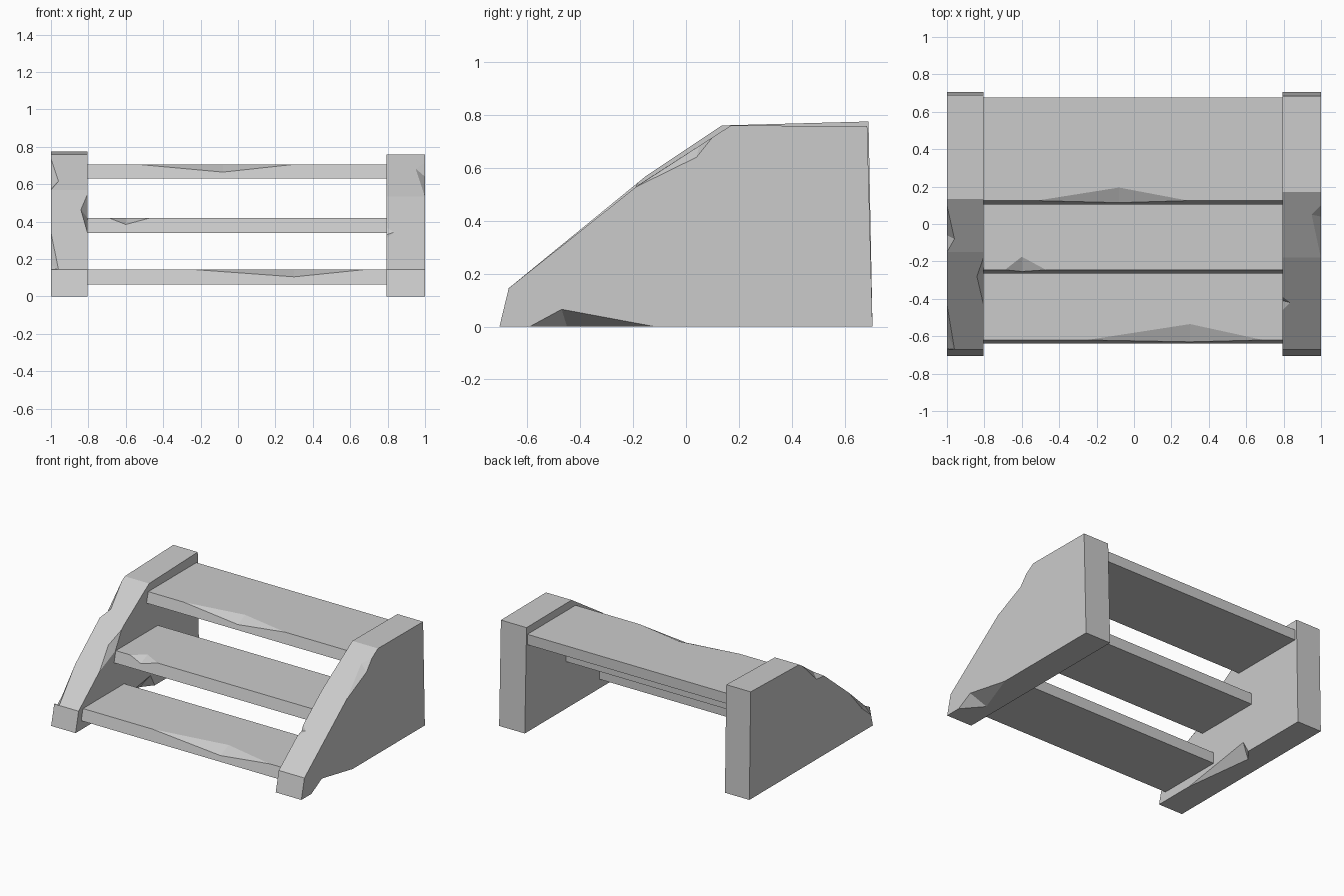
import bpy, bmesh
from mathutils import Vector

cube = bpy.data.objects.get("Cube")
if cube:
    bpy.data.objects.remove(cube, do_unlink=True)

stone = bpy.data.materials.new("stone grey")
stone.use_nodes = True
GREY = (0.6, 0.6, 0.6, 1)
stone.diffuse_color = GREY
stone.node_tree.nodes["Principled BSDF"].inputs["Base Color"].default_value = GREY


def finish(bm, name):
    bmesh.ops.recalc_face_normals(bm, faces=bm.faces[:])
    mesh = bpy.data.meshes.new(name)
    bm.to_mesh(mesh)
    bm.free()
    mesh.materials.append(stone)
    obj = bpy.data.objects.new(name, mesh)
    bpy.context.scene.collection.objects.link(obj)
    return obj


def extrude_profile(name, profile, x0, x1):
    """Extrude a (y, z) outline along x."""
    bm = bmesh.new()
    face = bm.faces.new([bm.verts.new((x0, y, z)) for y, z in profile])
    ext = bmesh.ops.extrude_face_region(bm, geom=[face])["geom"]
    verts = [v for v in ext if isinstance(v, bmesh.types.BMVert)]
    bmesh.ops.translate(bm, verts=verts, vec=(x1 - x0, 0, 0))
    return finish(bm, name)


def chip(obj, a, b, p, q, out):
    """Break a notch from edge a-b, reaching p and q on its two faces."""
    a, b = Vector(a), Vector(b)
    outer = (a + b) / 2 + Vector(out)
    bm = bmesh.new()
    for co in (a, b, p, q, outer):
        bm.verts.new(co)
    bmesh.ops.convex_hull(bm, input=bm.verts[:])
    cutter = finish(bm, "chip_cutter")
    cutter.hide_render = True
    mod = obj.modifiers.new("chip", "BOOLEAN")
    mod.operation = "DIFFERENCE"
    mod.solver = "EXACT"
    mod.object = cutter
    bpy.context.view_layer.objects.active = obj
    bpy.ops.object.modifier_apply(modifier=mod.name)
    bpy.data.objects.remove(cutter, do_unlink=True)


# Steps: name, front y, back y, bottom z, top z, chip start, chip end,
# chip middle x, chip depth along the top, chip depth down the front
steps = [
    ("bottom_step", -0.62, -0.15, 0.065, 0.145, -0.25, 0.69, 0.30, 0.085, 0.04),
    ("middle_step", -0.245, 0.235, 0.34, 0.42, -0.69, -0.47, -0.60, 0.07, 0.035),
    ("top_step", 0.125, 0.675, 0.63, 0.705, -0.52, 0.29, -0.08, 0.07, 0.04),
]
for name, front, back, low, top, c0, c1, cx, deep, down in steps:
    lean = 0.02
    step = extrude_profile(name, [(front - lean, low), (back, low),
                                  (back, top), (front, top)], -0.81, 0.81)
    face_y = front - lean * down / (top - low)
    chip(step, (c0, front, top), (c1, front, top), (cx, front + deep, top),
         (cx, face_y, top - down), (0, -0.1, 0.1))

# Side panels
left_outline = [(-0.705, 0), (-0.67, 0.145), (-0.18, 0.535), (0.17, 0.76),
                (0.685, 0.757), (0.705, 0)]
right_outline = [(-0.705, 0), (-0.67, 0.145), (-0.15, 0.57), (0.135, 0.76),
                 (0.69, 0.775), (0.705, 0)]
left_panel = extrude_profile("left_panel", left_outline, 0.795, 1.0)
right_panel = extrude_profile("right_panel", right_outline, -1.0, -0.805)


def on_slope(outline, x, y):
    """Point on the slanted front of a panel."""
    for (y0, z0), (y1, z1) in zip(outline, outline[1:4]):
        if y0 <= y <= y1:
            return (x, y, z0 + (z1 - z0) * (y - y0) / (y1 - y0))


def slope_chip(panel, outline, x, inward, y0, y1, ym, side):
    """Notch on a slanted edge; side is the (y, z) point on the side face."""
    sign = 1 if inward < 0 else -1
    chip(panel, on_slope(outline, x, y0), on_slope(outline, x, y1),
         on_slope(outline, x + inward, ym), (x, *side), (0.08 * sign, -0.06, 0.08))


slope_chip(left_panel, left_outline, 1.0, -0.05, -0.19, 0.10, 0.05, (0.04, 0.64))
slope_chip(left_panel, left_outline, 0.795, 0.04, -0.46, -0.39, -0.42, (-0.41, 0.33))
slope_chip(right_panel, right_outline, -1.0, 0.04, -0.15, 0.10, -0.08, (-0.06, 0.58))
slope_chip(right_panel, right_outline, -0.805, -0.035, -0.43, -0.18, -0.28, (-0.25, 0.42))
slope_chip(right_panel, right_outline, -1.0, 0.04, -0.685, -0.43, -0.67, (-0.58, 0.17))

# Notches along the ground edges
chip(left_panel, (1, -0.59, 0), (1, -0.12, 0), (1, -0.47, 0.065),
     (0.88, -0.45, 0), (0.08, 0, -0.08))
chip(right_panel, (-0.805, -0.4, 0), (-0.805, 0.2, 0), (-0.805, 0.15, 0.09),
     (-0.87, 0.12, 0), (0.08, 0, -0.08))
